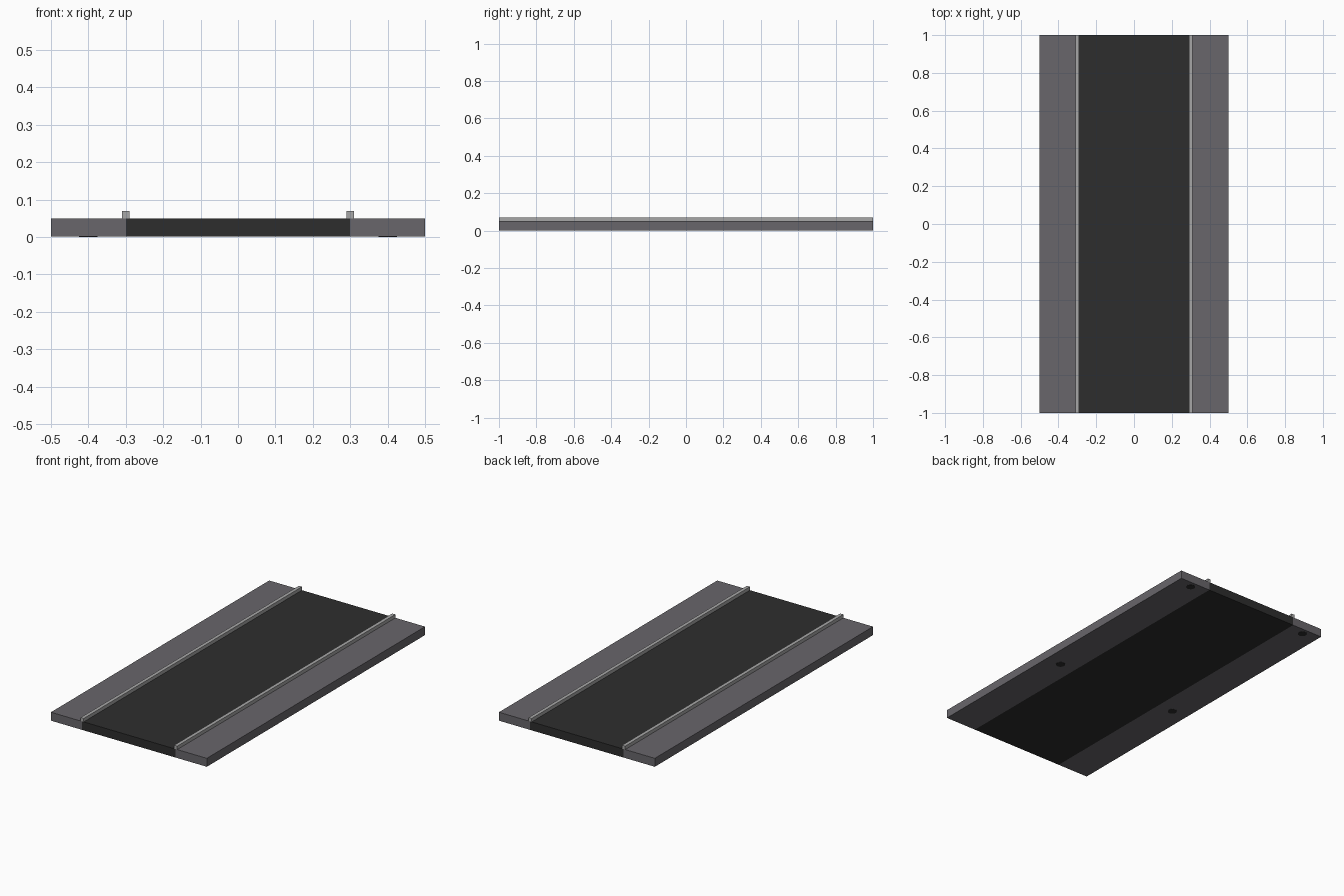
import bpy

if "Cube" in bpy.data.objects:
    bpy.data.objects.remove(bpy.data.objects["Cube"])


def material(name, rgb):
    m = bpy.data.materials.new(name)
    m.diffuse_color = (*rgb, 1)
    m.use_nodes = True
    m.node_tree.nodes["Principled BSDF"].inputs["Base Color"].default_value = m.diffuse_color
    return m


asphalt = material("dark asphalt", (0.027, 0.027, 0.027))
paving = material("grey paving", (0.138, 0.132, 0.145))
stone = material("light kerb stone", (0.39, 0.39, 0.39))


def box(name, x0, x1, z0, z1, mat):
    """Full-length block along y."""
    bpy.ops.mesh.primitive_cube_add(size=1, location=((x0 + x1) / 2, 0, (z0 + z1) / 2))
    o = bpy.context.object
    o.name = name
    o.scale = (x1 - x0, 2, z1 - z0)
    bpy.ops.object.transform_apply(location=False, rotation=False, scale=True)
    o.data.materials.append(mat)


BASE = 0.001  # slabs sit just above the thin underside plugs

# Roadway between the pavements
box("roadway", -0.3, 0.3, BASE, 0.05, asphalt)

for side, s in (("left", -1), ("right", 1)):
    # Pavement slab and raised kerb
    box(side + "_pavement", *sorted((s * 0.3, s * 0.5)), BASE, 0.05, paving)
    box(side + "_kerb", *sorted((s * 0.29, s * 0.31)), 0.05, 0.07, stone)
    # Small dark round plugs flush with the underside
    for label, y in (("middle", -0.15), ("back", 0.96)):
        bpy.ops.mesh.primitive_cylinder_add(vertices=16, radius=0.025, depth=0.004,
                                            location=(s * 0.4, y, 0.002))
        o = bpy.context.object
        o.name = f"{side}_{label}_plug"
        o.data.materials.append(asphalt)
